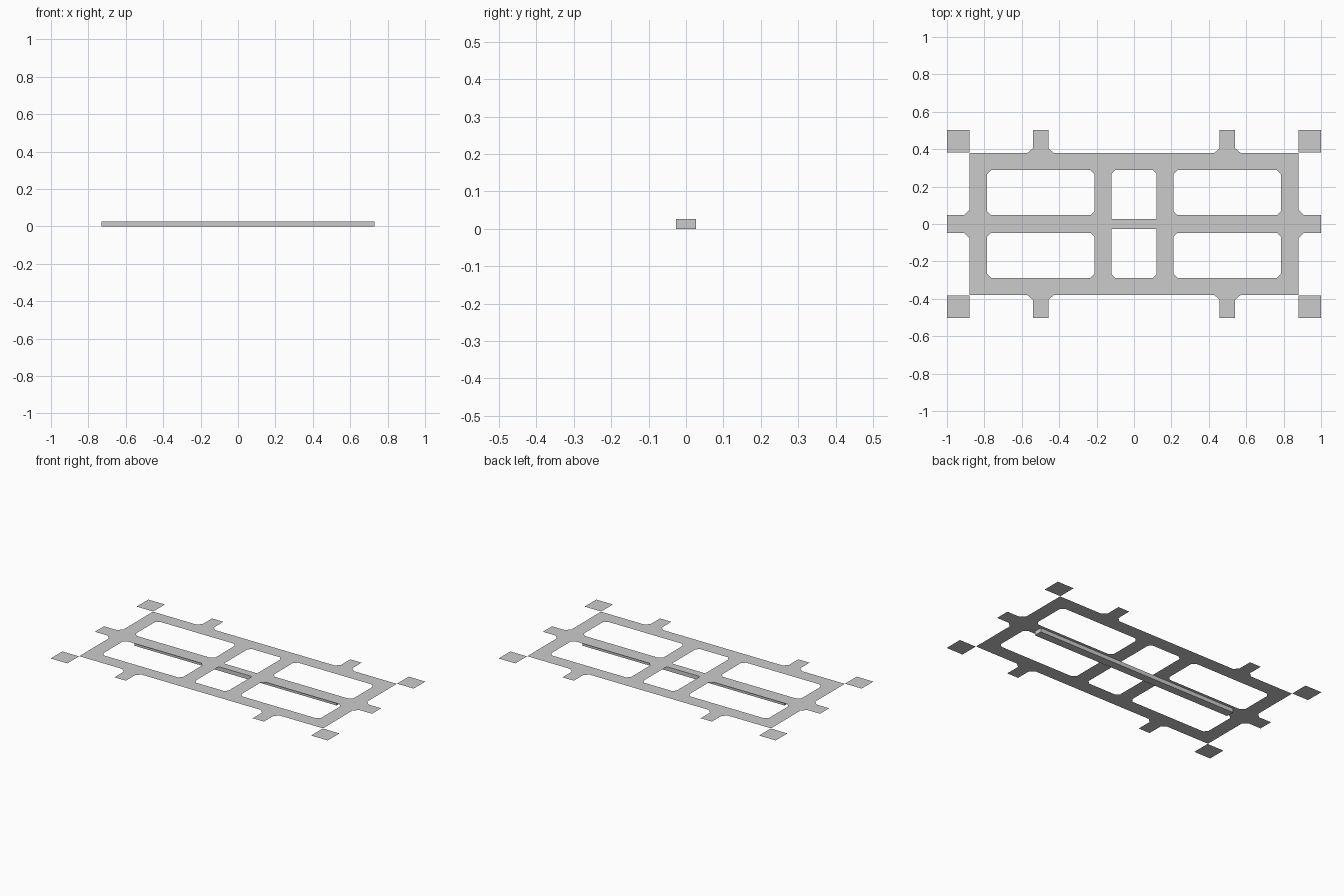
import bpy
import bmesh

cube = bpy.data.objects.get("Cube")
if cube:
    bpy.data.objects.remove(cube, do_unlink=True)

TOP = 0.026      # height of the flat sheet
RAIL = 0.027     # half width of the central channel

gray = bpy.data.materials.new("sheet_gray")
gray.use_nodes = True
tone = (0.6, 0.6, 0.6, 1.0)
gray.diffuse_color = tone
gray.node_tree.nodes["Principled BSDF"].inputs["Base Color"].default_value = tone


def finish(name, bm):
    mesh = bpy.data.meshes.new(name)
    bm.to_mesh(mesh)
    bm.free()
    mesh.materials.append(gray)
    ob = bpy.data.objects.new(name, mesh)
    bpy.context.collection.objects.link(ob)
    return ob


def loop(bm, points):
    verts = [bm.verts.new((x, y, TOP)) for x, y in points]
    for a, b in zip(verts, verts[1:] + verts[:1]):
        bm.edges.new((a, b))


def chamfered(x0, x1, y0, y1, c, c_low):
    """Opening with cut corners; c_low is the cut on the side near the centre."""
    pts = [(x0 + c_low, y0), (x1 - c_low, y0), (x1, y0 + c_low), (x1, y1 - c),
           (x1 - c, y1), (x0 + c, y1), (x0, y1 - c), (x0, y0 + c_low)]
    return [p for i, p in enumerate(pts) if p not in pts[:i]]


def mirror(points, sx, sy):
    return [(x * sx, y * sy) for x, y in points]


# Flat frame outline: one quarter, mirrored around the centre
quarter = [(1, 0.047), (0.91, 0.047), (0.88, 0.075), (0.88, 0.38),
           (0.57, 0.38), (0.54, 0.405), (0.54, 0.503), (0.458, 0.503),
           (0.458, 0.405), (0.43, 0.38)]
outline = (quarter + mirror(quarter, -1, 1)[::-1]
           + mirror(quarter, -1, -1) + mirror(quarter, 1, -1)[::-1])

bm = bmesh.new()
loop(bm, outline)
for sy in (-1, 1):
    for sx in (-1, 1):
        loop(bm, mirror(chamfered(0.21, 0.787, 0.047, 0.288, 0.022, 0.022), sx, sy))
    loop(bm, mirror(chamfered(-0.12, 0.12, RAIL, 0.288, 0.02, 0), 1, sy))
bmesh.ops.triangle_fill(bm, edges=bm.edges[:], use_beauty=True, normal=(0, 0, 1))
for f in bm.faces:
    if f.normal.z < 0:
        f.normal_flip()
finish("flat_frame", bm)

# Corner pads that meet the frame only at its corners
for sx, side in ((1, "left"), (-1, "right")):
    for sy, end in ((1, "back"), (-1, "front")):
        bm = bmesh.new()
        pts = mirror([(0.88, 0.383), (1, 0.383), (1, 0.503), (0.88, 0.503)], sx, sy)
        f = bm.faces.new([bm.verts.new((x, y, TOP)) for x, y in pts])
        f.normal_update()
        if f.normal.z < 0:
            f.normal_flip()
        finish(f"corner_pad_{end}_{side}", bm)

# Shallow channel hanging under the centre strip, open where the sheet covers it
bm = bmesh.new()
bmesh.ops.create_cube(bm, size=1)
for v in bm.verts:
    v.co = (v.co.x * 1.46, v.co.y * 2 * RAIL, (v.co.z + 0.5) * TOP)
bmesh.ops.delete(bm, geom=[f for f in bm.faces if f.normal.z > 0.5 or f.calc_center_median().z > TOP * 0.9],
                 context="FACES_ONLY")
finish("centre_channel", bm)
